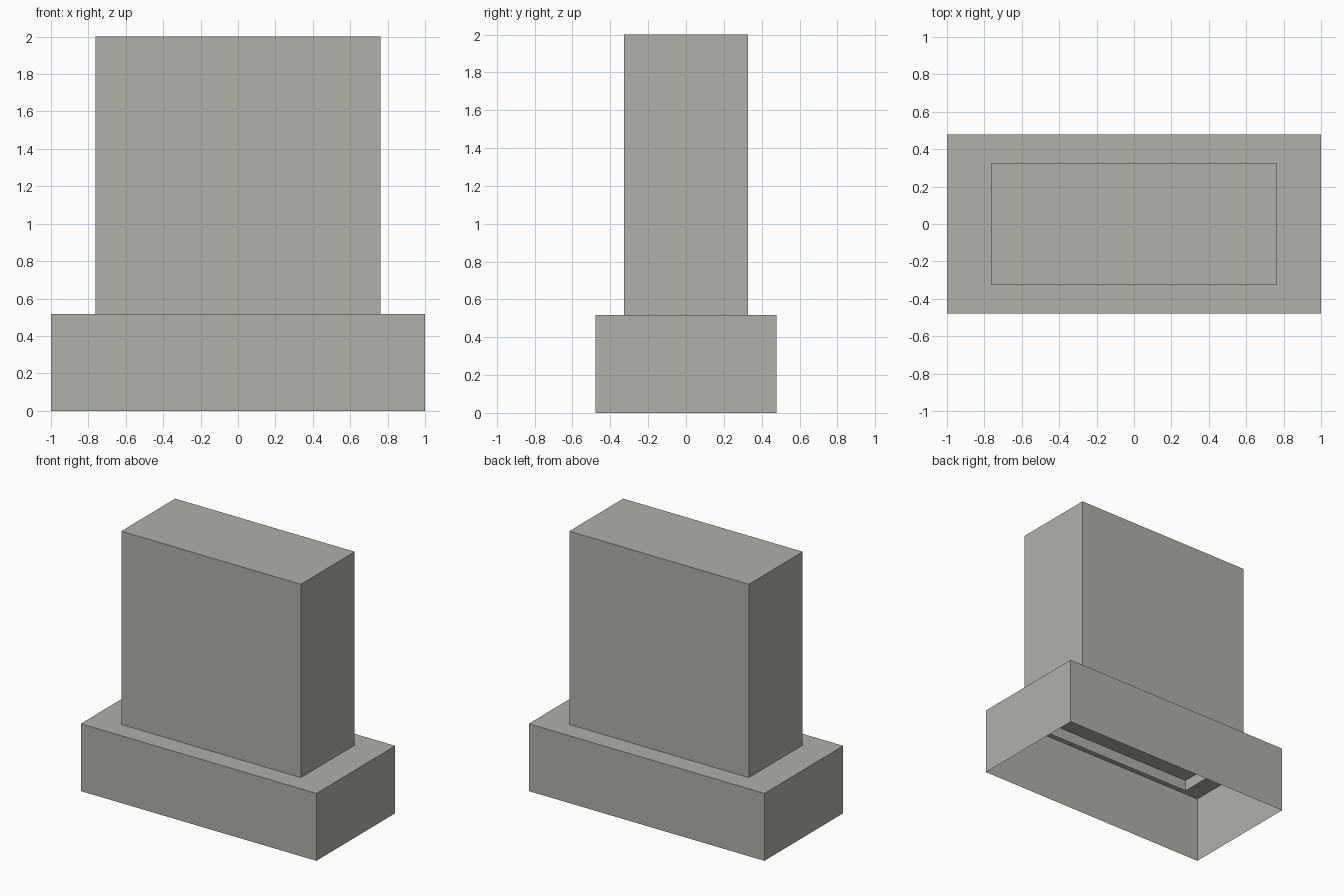
import bpy
import bmesh

if "Cube" in bpy.data.objects:
    bpy.data.objects.remove(bpy.data.objects["Cube"])

stone = bpy.data.materials.new("warm grey")
stone.diffuse_color = (0.44, 0.44, 0.40, 1.0)
stone.use_nodes = True
stone.node_tree.nodes["Principled BSDF"].inputs["Base Color"].default_value = stone.diffuse_color


def open_box(name, half_x, half_y, z0, z1):
    """Thin-walled box with no bottom face."""
    bm = bmesh.new()
    bmesh.ops.create_cube(bm, size=2.0)
    for v in bm.verts:
        v.co.x *= half_x
        v.co.y *= half_y
        v.co.z = z1 if v.co.z > 0 else z0
    bm.normal_update()
    bottom = [f for f in bm.faces if f.normal.z < -0.5]
    bmesh.ops.delete(bm, geom=bottom, context='FACES_ONLY')
    mesh = bpy.data.meshes.new(name)
    bm.to_mesh(mesh)
    bm.free()
    mesh.materials.append(stone)
    obj = bpy.data.objects.new(name, mesh)
    bpy.context.collection.objects.link(obj)
    return obj


# Wide base, open underneath
open_box("base", 1.0, 0.478, 0.0, 0.517)

# Upright block, its skirt sinking slightly through the base top
open_box("upright_block", 0.762, 0.327, 0.432, 2.0)
